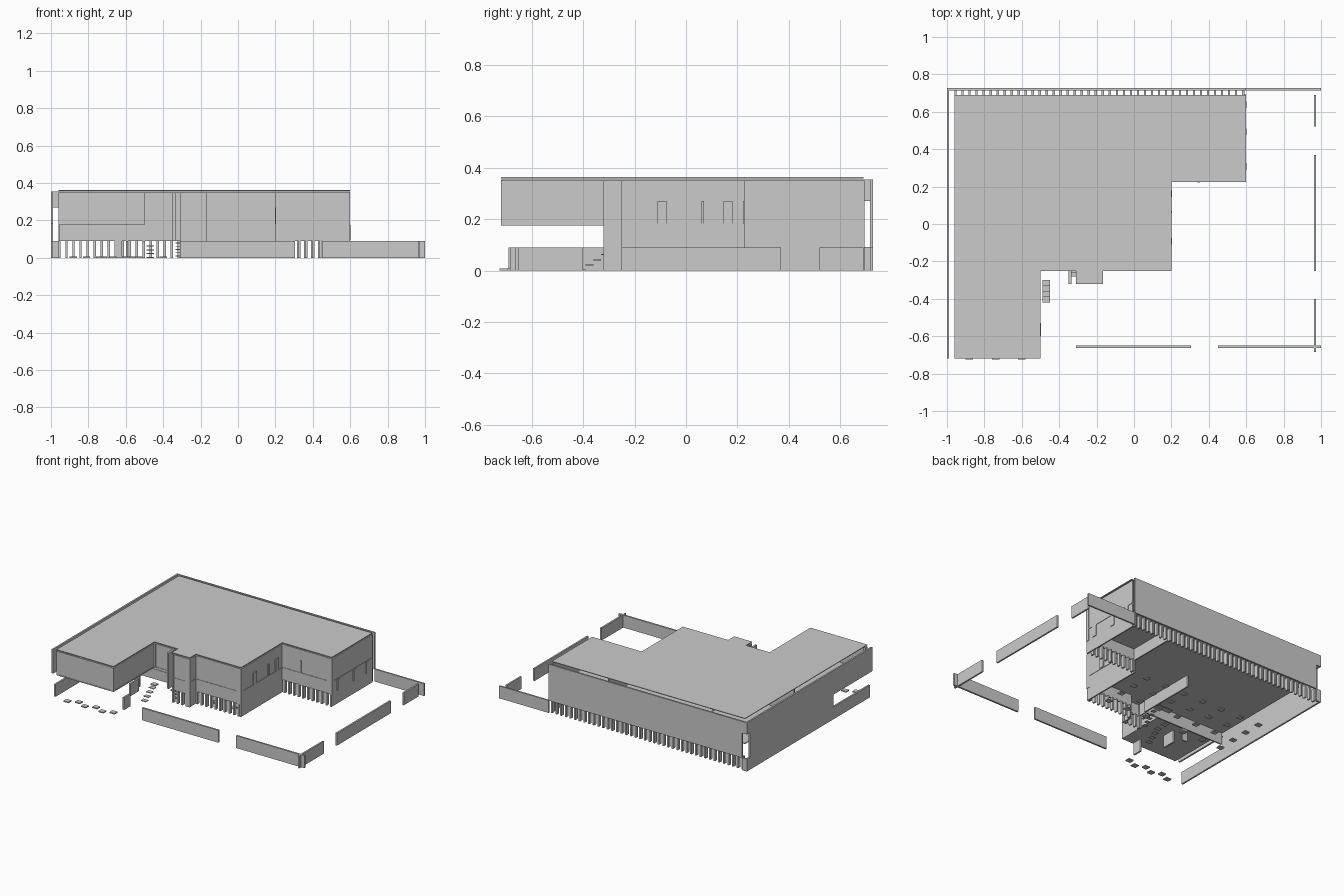
import bpy, bmesh


def make(name, bm):
    bmesh.ops.recalc_face_normals(bm, faces=bm.faces)
    me = bpy.data.meshes.new(name)
    bm.to_mesh(me)
    bm.free()
    ob = bpy.data.objects.new(name, me)
    bpy.context.collection.objects.link(ob)
    return ob


def add_box(bm, x0, x1, y0, y1, z0, z1):
    vs = bmesh.ops.create_cube(bm, size=1)['verts']
    for v in vs:
        v.co.x = x0 if v.co.x < 0 else x1
        v.co.y = y0 if v.co.y < 0 else y1
        v.co.z = z0 if v.co.z < 0 else z1


def boxes(name, items):
    bm = bmesh.new()
    for b in items:
        add_box(bm, *b)
    return make(name, bm)


def slab(name, pts, z0, z1):
    bm = bmesh.new()
    f = bm.faces.new([bm.verts.new((x, y, z0)) for x, y in pts])
    r = bmesh.ops.extrude_face_region(bm, geom=[f])
    for v in r['geom']:
        if isinstance(v, bmesh.types.BMVert):
            v.co.z = z1
    return make(name, bm)


T = 0.01


def wall_run(name, pts, z0, z1):
    """Axis-aligned walls along a polyline."""
    h = T / 2
    boxes(name, [(min(a[0], b[0]) - h, max(a[0], b[0]) + h,
                  min(a[1], b[1]) - h, max(a[1], b[1]) + h, z0, z1)
                 for a, b in zip(pts, pts[1:])])


# Roof and upper floor share the stepped outline
outline = [(-.96, -.72), (-.5, -.72), (-.5, -.25), (-.31, -.25), (-.31, -.32),
           (-.165, -.32), (-.165, -.25), (.2, -.25), (.2, .225), (.6, .225),
           (.6, .69), (-.96, .69)]
slab("roof", outline, .358, .363)
slab("upper_floor", outline, .176, .182)

# Facades, upper and lower storey
i = .008
face = [(-.95, -.72 + i), (-.5 - i, -.72 + i), (-.5 - i, -.25 + i),
        (-.31 + i, -.25 + i), (-.31 + i, -.32 + i), (-.165 - i, -.32 + i),
        (-.165 - i, -.25 + i), (.2 - i, -.25 + i), (.2 - i, .225 + i),
        (.6 - i, .225 + i), (.6 - i, .69)]
wall_run("upper_facade", face, .18, .35)
wall_run("lower_facade", [(-.95, -.25 + i)] + face[3:], .09, .18)
# Side walls reach the ground
wall_run("ground_side_wall", [face[7], face[8]], 0, .09)
wall_run("ground_wing_wall", [face[9], face[10]], 0, .09)
wall_run("bay_side_wall", [face[5], face[6]], 0, .09)

# Corner posts
posts = []
for x0, x1, y0, y1, z0 in [(-.53, -.5, -.72, -.695, .18), (-.35, -.335, -.32, -.25, .09),
                           (-.31, -.295, -.32, -.30, 0), (-.2, -.165, -.32, -.30, 0),
                           (.165, .2, -.25, -.22, .09), (.565, .6, .225, .25, .09),
                           (-.96, -.945, -.72, -.695, .18)]:
    posts.append((x0, x1, y0, y1, z0, .35))
boxes("corner_posts", posts)

# Tall back wall with an open slot at the corner, and long left wall
boxes("back_wall", [(-.96, .6, .715, .727, .09, .355), (-1, -.96, .715, .727, .27, .355),
                    (-1, -.96, .715, .727, 0, .09)])
boxes("left_wall", [(-1, -.988, -.27, .69, 0, .355), (-1, -.988, -.72, -.27, .18, .355),
                    (-1, -.988, -.69, -.27, 0, .09), (-1, -.988, .69, .725, .27, .355),
                    (-1, -.988, .69, .725, 0, .09)])

# Vertical fins at ground level
P = .0375


def fins(name, x0, x1, y0, y1):
    n = round((x1 - x0) / P)
    boxes(name, [(x0 + k * P, x0 + k * P + .012, y0, y1, 0, .092) for k in range(n + 1)])


fins("back_fins", -.96, .59, .69, .716)
fins("front_fins", -.165, .185, -.25, -.225)
fins("bay_fins", -.31, -.18, -.32, -.295)
fins("wing_fins", .21, .585, .225, .25)

# Low garden walls with gate gaps
boxes("garden_wall", [(-.31, .305, -.663, -.65, 0, .09), (.45, 1, -.663, -.65, 0, .09),
                      (.962, .974, -.685, -.4, 0, .09), (.962, .974, -.25, .37, 0, .09),
                      (.962, .974, .52, .69, 0, .09), (.6, 1, .715, .727, 0, .09)])

# Window panels on the side and front faces
wins = [(.19, .204, y0, y1, .182, .27) for y0, y1 in [(-.11, -.075), (.06, .07), (.145, .18)]]
wins += [(.588, .602, y, y + .035, .095, .175) for y in (.29, .475, .62)]
wins.append((.34, .354, .222, .235, .182, .27))
boxes("window_panels", wins)

# Stair beside the bay, with a landing and a lower return flight
boxes("stair_treads",
      [(-.335, -.305, -.28 + k * .022, -.255 + k * .022, .008 + k * .0175, .012 + k * .0175)
       for k in range(10)])
boxes("lower_stair", [(-.49, -.45, -.42 + k * .03, -.39 + k * .03, k * .02, k * .02 + .005)
                      for k in range(4)] + [(-.5, -.32, -.25, -.2, .158, .163)])
boxes("entry_screens", [(-.6, -.588, -.4, -.3, 0, .09), (-.51, -.498, -.6, -.53, 0, .09),
                        (-.66, -.62, -.25, -.24, 0, .18)])

# Stepping slabs on the ground
steps = [(-.9 + k * .07, -.86 + k * .07, -.725 + .03 * (k % 2), -.69 + .03 * (k % 2), 0, .008)
         for k in range(6)]
for r in range(4):
    for k in range(7):
        x, y = -.9 + k * .16, -.18 + r * .13
        steps.append((x, x + .04, y, y + .035, 0, .008))
boxes("stepping_slabs", steps)

# Interior partitions
boxes("partitions", [(-.5, -.49, -.25, .4, .18, .35), (-.15, -.14, -.2, .3, .18, .35),
                     (.2, .21, .23, .6, .18, .35), (-.95, -.5, .1, .11, .18, .35),
                     (-.14, .19, .22, .23, .18, .35), (-.3, -.29, -.24, .2, .09, .176),
                     (.19, .2, .23, .6, .09, .176)])
